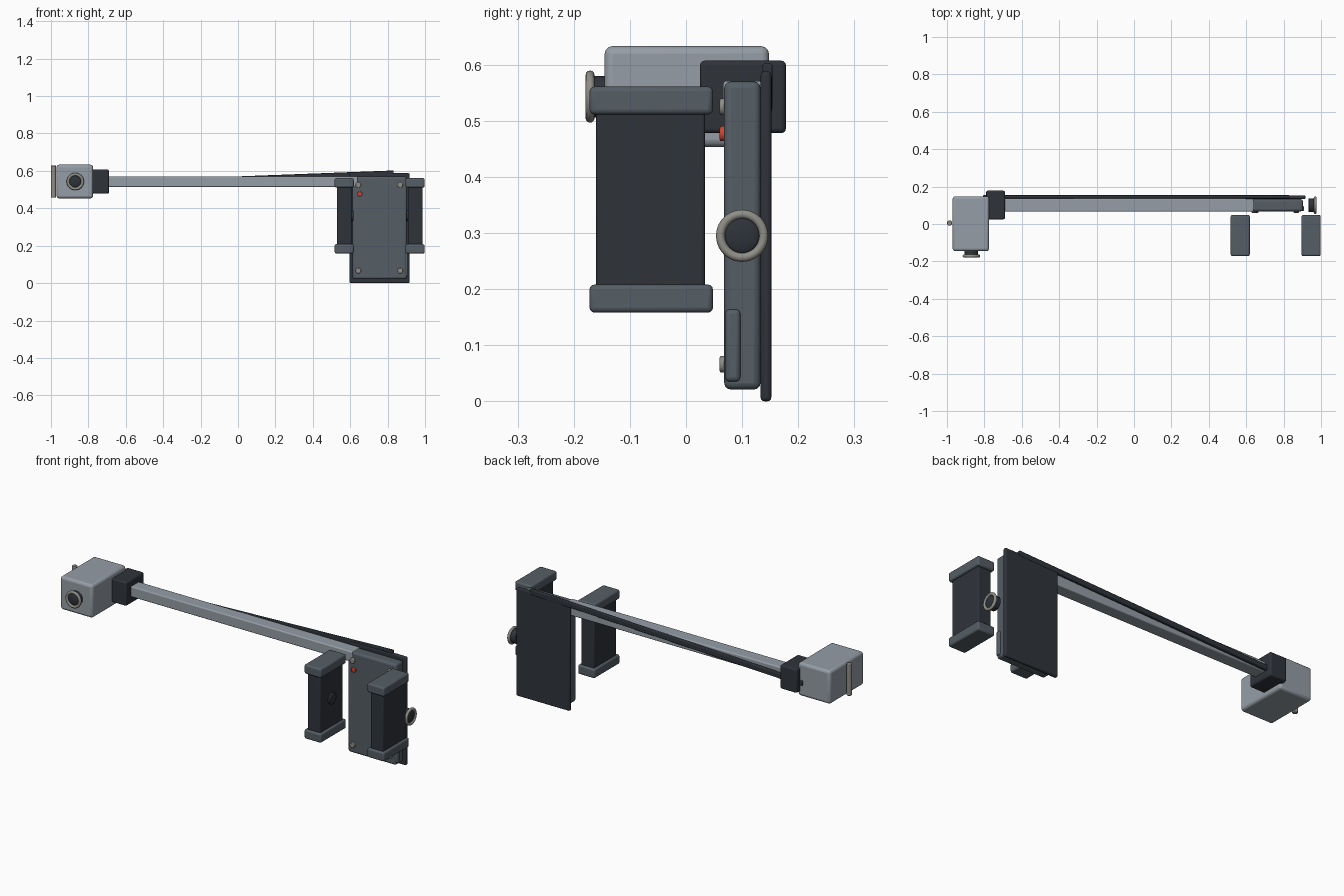
import bpy, math
from mathutils import Vector

if "Cube" in bpy.data.objects:
    bpy.data.objects.remove(bpy.data.objects["Cube"])


def material(name, rgb):
    m = bpy.data.materials.new(name)
    m.diffuse_color = (*rgb, 1)
    m.use_nodes = True
    m.node_tree.nodes["Principled BSDF"].inputs["Base Color"].default_value = m.diffuse_color
    return m


SILVER = material("silver", (0.30, 0.34, 0.38))
SLATE = material("slate", (0.09, 0.11, 0.13))
DARK = material("dark", (0.028, 0.033, 0.042))
STEEL = material("steel", (0.28, 0.27, 0.24))
RED = material("red", (0.65, 0.06, 0.03))


def finish(name, mat, bevel=0, segments=3):
    o = bpy.context.object
    o.name = name
    o.data.materials.append(mat)
    if bevel:
        b = o.modifiers.new("bevel", 'BEVEL')
        b.width, b.segments, b.limit_method = bevel, segments, 'ANGLE'
    bpy.ops.object.shade_smooth_by_angle(angle=math.radians(35))
    return o


def box(name, x, y, z, mat, bevel=0.008):
    bpy.ops.mesh.primitive_cube_add(
        size=1, location=[(a + b) / 2 for a, b in (x, y, z)])
    bpy.context.object.scale = [b - a for a, b in (x, y, z)]
    bpy.ops.object.transform_apply(location=False, rotation=False, scale=True)
    return finish(name, mat, bevel)


def rod(name, start, end, r, mat, bevel=0.0):
    a, b = Vector(start), Vector(end)
    d = b - a
    bpy.ops.mesh.primitive_cylinder_add(
        vertices=32, radius=r, depth=d.length, location=(a + b) / 2,
        rotation=d.to_track_quat('Z', 'Y').to_euler())
    return finish(name, mat, bevel, 2)


def lens(name, base, direction, depth):
    # dark barrel, metal rim and glass dome
    a, d = Vector(base), Vector(direction)
    tip = a + d * depth
    rod(name + "_barrel", a, tip, 0.037, DARK, 0.003)
    bpy.ops.mesh.primitive_torus_add(
        major_radius=0.0385, minor_radius=0.008, major_segments=40, minor_segments=12,
        location=tip, rotation=d.to_track_quat('Z', 'Y').to_euler())
    finish(name + "_rim", STEEL)
    bpy.ops.mesh.primitive_uv_sphere_add(
        segments=32, ring_count=16, radius=1, location=tip,
        rotation=d.to_track_quat('Z', 'Y').to_euler())
    bpy.context.object.scale = (0.031, 0.031, 0.008)
    finish(name + "_glass", DARK)


# Head with front lens, side rail and coupling block
box("head", (-0.97, -0.775), (-0.145, 0.148), (0.453, 0.633), SILVER, 0.014)
lens("head_lens", (-0.87, -0.14, 0.543), (0, -1, 0), 0.031)
rod("head_rail", (-0.986, 0.005, 0.457), (-0.986, 0.005, 0.629), 0.014, STEEL, 0.003)
box("coupling", (-0.79, -0.69), (0.025, 0.178), (0.478, 0.607), DARK)

# Long arm and the thin tilted rib behind it
box("arm", (-0.72, 0.64), (0.066, 0.136), (0.514, 0.571), SILVER, 0.006)
rib = box("rib", (-0.82, 0.82), (-0.009, 0.009), (-0.014, 0.014), DARK, 0.004)
rib.location = (0.013, 0.145, 0.557)
rib.rotation_euler = (0, -math.atan(0.038), 0)

# Control panel and back plate
box("panel", (0.612, 0.903), (0.068, 0.133), (0.021, 0.57), SLATE, 0.012)
box("back_plate", (0.595, 0.917), (0.133, 0.152), (0.0, 0.588), DARK, 0.007)
box("panel_side_cover", (0.88, 0.91), (0.07, 0.097), (0.035, 0.164), SLATE, 0.008)

# Screws and button on the panel face
for i, x in enumerate((0.643, 0.867)):
    for j, z in enumerate((0.066, 0.525)):
        rod(f"screw_{i}{j}", (x, 0.075, z), (x, 0.06, z), 0.015, STEEL, 0.003)
rod("red_button", (0.651, 0.075, 0.477), (0.651, 0.06, 0.477), 0.0135, RED, 0.003)

# Eyepiece beside the panel
lens("eyepiece", (0.933, 0.1, 0.295), (1, 0, 0), 0.036)

# Two handles, each a grip with end caps and an inner pivot
for side, cx, inward in (("left", 0.568, 1), ("right", 0.947, -1)):
    box(side + "_grip", (cx - 0.039, cx + 0.039), (-0.16, 0.034), (0.18, 0.54), DARK, 0.006)
    for end, z in (("bottom", 0.158), ("top", 0.511)):
        box(f"{side}_{end}_cap", (cx - 0.051, cx + 0.051), (-0.172, 0.048),
            (z, z + 0.05), SLATE, 0.009)
    rod(side + "_pivot", (cx, -0.063, 0.36), (cx + inward * 0.049, -0.063, 0.36),
        0.03, DARK, 0.004)
